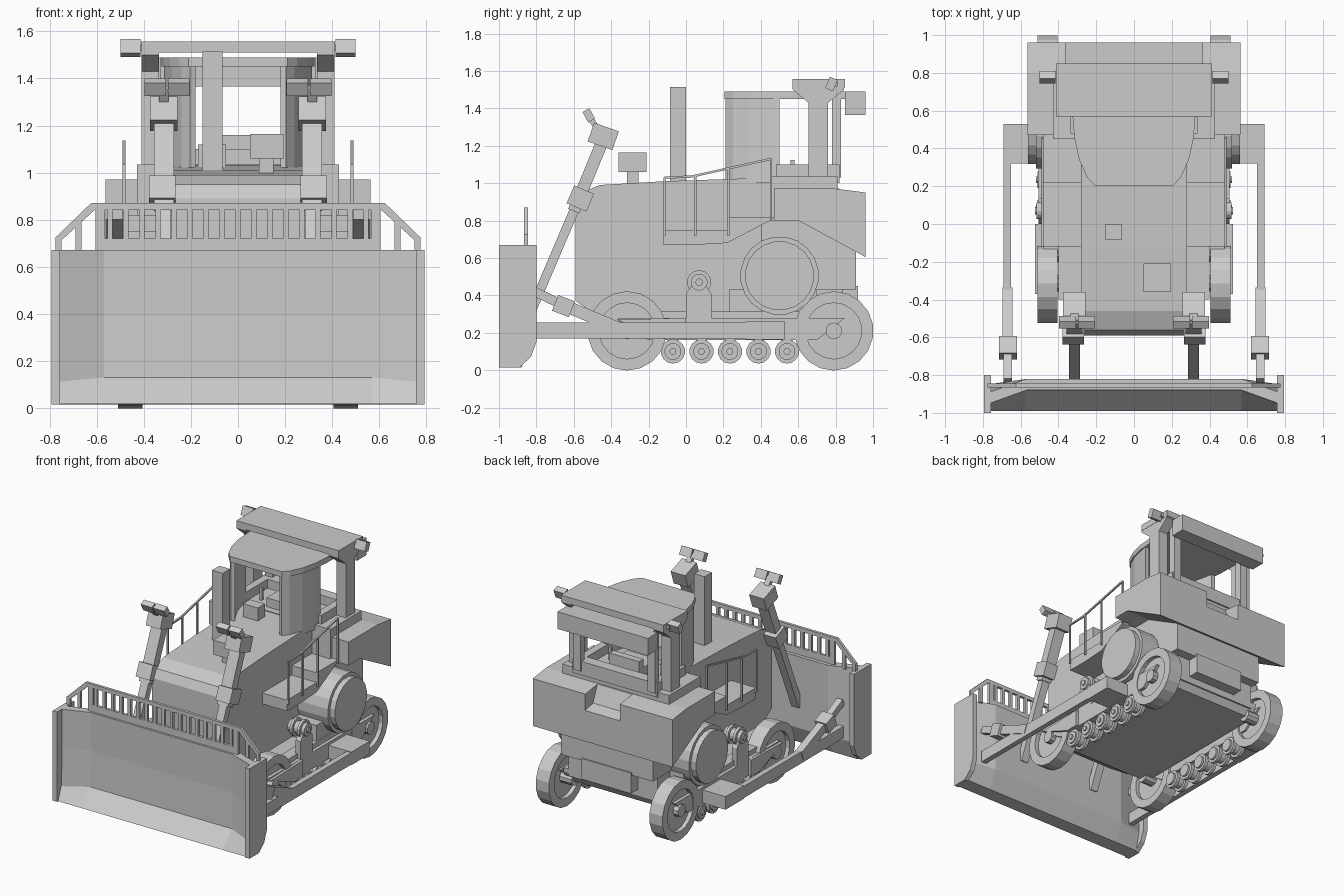
import bpy, bmesh, math
from mathutils import Vector

grey = bpy.data.materials.new("plain_grey")
grey.diffuse_color = (0.6, 0.6, 0.6, 1)


def finish(name, bm, mirror=False):
    bmesh.ops.recalc_face_normals(bm, faces=bm.faces)
    me = bpy.data.meshes.new(name)
    bm.to_mesh(me)
    bm.free()
    me.materials.append(grey)
    ob = bpy.data.objects.new(name, me)
    bpy.context.collection.objects.link(ob)
    if mirror:
        ob.modifiers.new("Mirror", 'MIRROR').use_mirror_merge = False
    return ob


def loft(name, rings, mirror=False, loop=False):
    """Skin closed rings of points; cap the ends, or join last to first."""
    bm = bmesh.new()
    vs = [[bm.verts.new(p) for p in r] for r in rings]
    n = len(vs[0])
    for k in range(len(vs) if loop else len(vs) - 1):
        a, b = vs[k], vs[(k + 1) % len(vs)]
        for i in range(n):
            j = (i + 1) % n
            bm.faces.new((a[i], a[j], b[j], b[i]))
    if not loop:
        bm.faces.new(vs[0])
        bm.faces.new(vs[-1])
    return finish(name, bm, mirror)


def prism(name, pts, a, b, axis='x', mirror=False):
    place = {'x': lambda p, t: (t, p[0], p[1]),
             'y': lambda p, t: (p[0], t, p[1]),
             'z': lambda p, t: (p[0], p[1], t)}[axis]
    return loft(name, [[place(p, t) for p in pts] for t in (a, b)], mirror)


def box(name, x0, x1, y0, y1, z0, z1, mirror=False):
    return prism(name, [(y0, z0), (y1, z0), (y1, z1), (y0, z1)], x0, x1, 'x', mirror)


def beam(name, p, q, w, x0, x1, mirror=True):
    """Bar of width w between two points in the side (y, z) plane."""
    p, q = Vector(p), Vector(q)
    d = (q - p).normalized()
    s = Vector((-d.y, d.x)) * w / 2
    return prism(name, [p + s, q + s, q - s, p - s], x0, x1, 'x', mirror)


def lathe(name, y, z, prof, n=16, loop=False):
    """Turned part about an x-running axle; prof holds (x, radius)."""
    rings = [[(x, y + r * math.cos(2 * math.pi * (i + .5) / n),
               z + r * math.sin(2 * math.pi * (i + .5) / n)) for i in range(n)]
             for x, r in prof]
    return loft(name, rings, True, loop)


# Blade: lofted across the width, wings swept forward
def section(x, d, edge):
    pts = [(-.88 + d, .67), (-.875 + d, .39), (-.885 + d, edge), (-.99, .016), (-.93, .015),
           (-.88, .015), (-.82 + d * .4, .15), (-.82 + d, .67)]
    return [(x, y, z) for y, z in pts]


loft("blade", [section(-.765, -.07, .11), section(-.57, 0, .13),
               section(.57, 0, .13), section(.765, -.07, .11)])
prism("blade_end_plate", [(-1, .67), (-.8, .67), (-.8, .15), (-.83, .07), (-.89, .015), (-1, .015)],
      .757, .793, 'x', True)

# Rack on top of the blade
box("rack_sill", -.57, .57, -.865, -.845, .66, .72)
box("rack_top_bar", -.62, .62, -.865, -.845, .842, .87)
for i in range(-8, 9):
    box("rack_bar", i * .068 - .0115, i * .068 + .0115, -.865, -.845, .71, .85)
box("rack_outer_bar", .565, .605, -.865, -.845, .66, .85, True)
box("rack_short_bar", .665, .69, -.865, -.845, .66, .8, True)
box("rack_end_bar", .75, .775, -.865, -.845, .66, .725, True)
prism("rack_slope", [(.605, .87), (.625, .87), (.775, .725), (.775, .69), (.605, .845)],
      -.865, -.845, 'y', True)

# Narrow hood, belly pan and rear body
prism("hood", [(-.59, .37), (-.59, .89), (-.56, .95), (-.46, .99), (-.12, 1.01), (.47, 1.03),
               (.47, .24), (-.4, .24)], -.28, .28)
prism("belly_pan", [(-.4, .26), (-.34, .2), (.8, .2), (.84, .27), (.84, .3), (-.4, .3)], -.4, .4)
box("rear_chassis", -.36, .36, .4, .84, .25, .45)
box("rear_body", -.37, .37, .4, .91, .43, .8)
box("rear_hitch", -.2, .2, .8, .92, .3, .45)

# Rear tank with a notch in the middle of the back
tank = [(.47, .8), (.6, .8), (.96, .605)]
prism("rear_tank_side", tank + [(.96, .95), (.8, .97), (.47, .97)], .14, .563, 'x', True)
prism("rear_tank_middle", tank + [(.96, .83), (.87, .85), (.82, .97), (.47, .97)], -.14, .14)
box("cab_base", -.43, .43, .45, .81, .8, 1.035)
box("cab_back_wall", -.34, .34, .74, .82, 1.0, 1.1)
box("cab_side_wall", .28, .335, .48, .8, 1.0, 1.1, True)

# Side steps and handrails
prism("side_step", [(-.12, .67), (.05, .67), (.22, .68), (.45, .8), (.47, .82), (.22, .82),
                    (.22, .75), (-.12, .75)], .27, .48, 'x', True)
rail = [(-.115, .72), (-.115, 1.03), (.03, 1.035), (.455, 1.13), (.455, .8)]
for p, q in zip(rail, rail[1:]):
    beam("handrail", p, q, .012, .479, .491)
box("handrail_post", .479, .491, .044, .056, .72, 1.04, True)
box("handrail_post", .479, .491, .22, .232, .72, 1.08, True)

# Exhaust and air cleaner
box("exhaust_stack", -.15, -.065, -.085, 0, .98, 1.515)
box("air_cleaner", .05, .195, -.36, -.21, 1.06, 1.165)
box("air_cleaner_stem", .09, .15, -.315, -.255, .97, 1.07)

# Cab: roof rounded at the front, angled side panels, open windows
roof = [(.325, .57), (.315, .45), (.29, .34), (.25, .25), (.21, .205)]
roof = roof + [(-x, y) for x, y in reversed(roof)]
prism("cab_roof", roof + [(-.325, .8), (.325, .8)], 1.45, 1.49, 'z')
prism("cab_side_panel", [(.205, .21), (.24, .25), (.28, .34), (.305, .45), (.315, .5),
                         (.285, .5), (.275, .45), (.25, .35), (.21, .27), (.18, .22)],
      1.0, 1.46, 'z', True)
box("cab_rear_post", .27, .33, .78, .83, 1.03, 1.46, True)
box("cab_rear_box", -.365, .365, .85, .96, 1.365, 1.49)
box("cab_rear_box_mount", -.33, .33, .78, .86, 1.45, 1.49)
box("seat", -.12, .12, .5, .68, 1.03, 1.1)
box("seat_back", -.12, .12, .66, .71, 1.03, 1.16)
box("console", -.17, -.05, .3, .38, 1.0, 1.12)
box("lever", .2, .22, .56, .58, 1.03, 1.125, True)

# Roll bar over the cab
prism("roll_bar_post", [(.655, 1.0), (.76, 1.0), (.76, 1.43), (.845, 1.5), (.845, 1.515),
                        (.57, 1.515), (.57, 1.5), (.655, 1.43)], .335, .41, 'x', True)
box("roll_bar_top", -.412, .412, .57, .85, 1.51, 1.557)
beam("roof_light_bracket", (.77, 1.53), (.81, 1.53), .025, .4, .43)
beam("roof_light", (.765, 1.5), (.79, 1.56), .045, .415, .5)

# Blade lift cylinders with work lights
beam("lift_rod", (-.83, .31), (-.57, .92), .05, .285, .345)
beam("lift_barrel", (-.6, .85), (-.44, 1.24), .065, .272, .358)
beam("lift_clamp", (-.585, .87), (-.545, .965), .115, .265, .378)
beam("lift_head", (-.46, 1.2), (-.425, 1.3), .14, .258, .375)
beam("work_light_stem", (-.48, 1.3), (-.52, 1.36), .03, .295, .335)
for x in (.207, .307):
    beam("work_light", (-.535, 1.39), (-.505, 1.335), .042, x, x + .09)

# Push arms and braces
box("push_arm", .65, .69, -.83, .53, .17, .255, True)
box("push_arm_pivot", .48, .69, .32, .53, .165, .26, True)
beam("brace_rod", (-.83, .43), (-.6, .32), .05, .645, .69)
beam("brace_barrel", (-.66, .35), (-.35, .22), .065, .643, .695)
beam("brace_clamp", (-.7, .36), (-.61, .325), .09, .62, .715)

# Front idler and rear sprocket wheels
for name, y in (("front_idler", -.315), ("rear_sprocket", .79)):
    lathe(name + "_rim", y, .21, [(.405, .15), (.405, .212), (.51, .212), (.51, .15)], 18, True)
    lathe(name + "_disc", y, .21, [(.435, .155), (.48, .155)], 18)
    lathe(name + "_hub", y, .21, [(.34, .045), (.52, .045)], 10)

# Track frames, rollers and carrier rollers
prism("track_frame", [(-.2, .16), (.7, .16), (.85, .28), (-.36, .28), (-.36, .265)], .42, .505, 'x', True)
prism("track_frame_top", [(-.2, .27), (.72, .27), (.68, .315), (-.17, .315)], .4, .48, 'x', True)
prism("idler_yoke", [(-.37, .27), (-.1, .16), (.0, .16), (.0, .28)], .5, .525, 'x', True)
for i in range(5):
    lathe("track_roller", -.07 + i * .1525, .1,
          [(.385, .045), (.4, .045), (.4, .065), (.425, .065), (.425, .045), (.475, .045),
           (.475, .065), (.5, .065), (.5, .045), (.51, .045), (.51, .018), (.52, .018)], 14)
    box("roller_bracket", .43, .47, -.1 + i * .1525, -.04 + i * .1525, .1, .17, True)
prism("carrier_bracket", [(0, .28), (.135, .28), (.135, .41), (.09, .48), (.05, .48), (0, .41)],
      .465, .505, 'x', True)
lathe("carrier_roller", .07, .47, [(.38, .045), (.41, .045), (.41, .065), (.43, .065), (.43, .045),
                                   (.47, .045), (.47, .065), (.49, .065), (.49, .045),
                                   (.515, .045), (.515, .02), (.525, .02)], 14)

# Final drive drums
lathe("final_drive", .5, .505, [(.27, .21), (.52, .21), (.52, .185), (.56, .185)], 20)
box("final_drive_mount", .27, .47, .23, .7, .3, .43, True)
